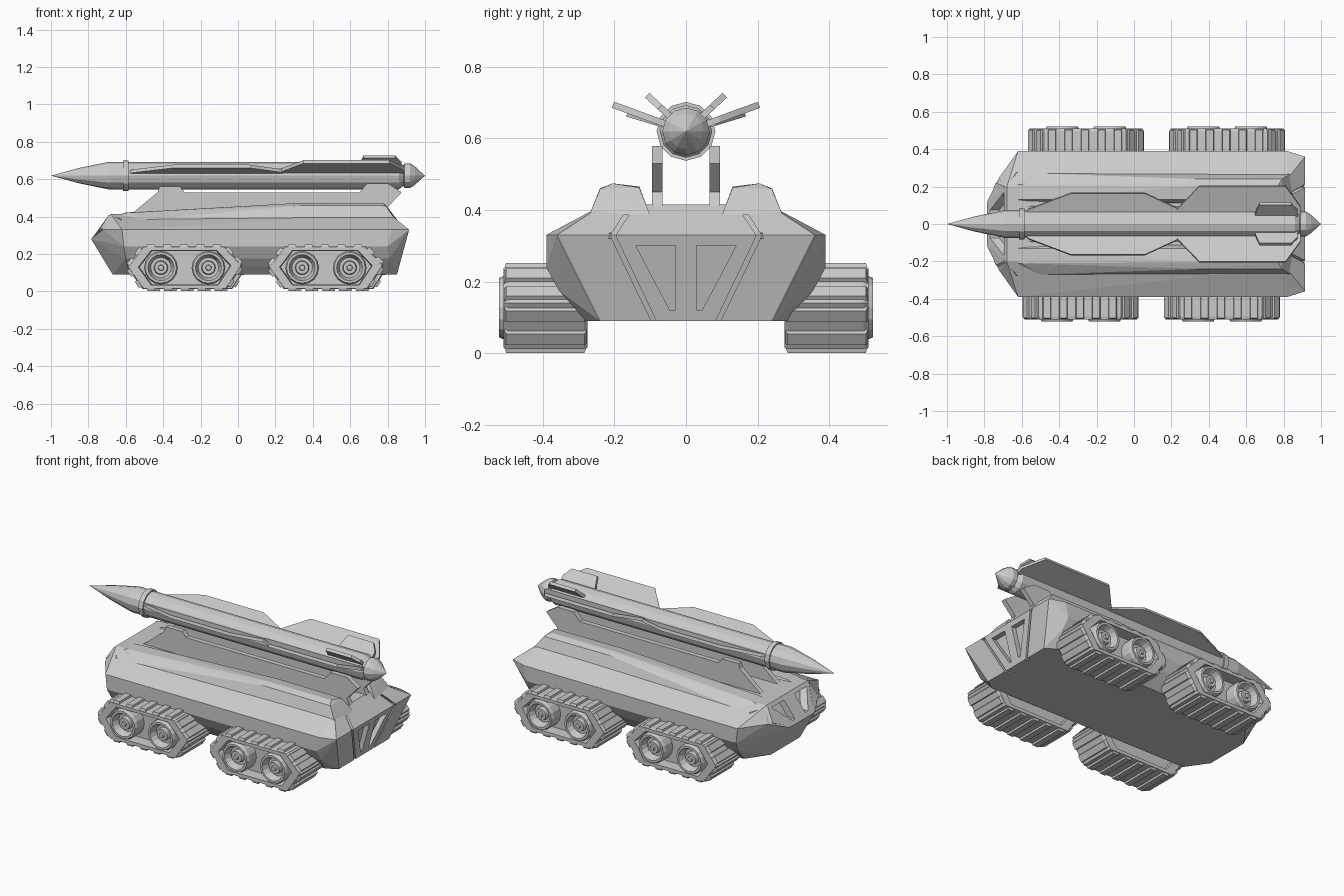
import bpy, bmesh, math
from mathutils import Vector, Matrix

if "Cube" in bpy.data.objects:
    bpy.data.objects.remove(bpy.data.objects["Cube"])


def finish(name, bm):
    bmesh.ops.remove_doubles(bm, verts=bm.verts, dist=0.0003)
    bmesh.ops.recalc_face_normals(bm, faces=bm.faces)
    me = bpy.data.meshes.new(name)
    bm.to_mesh(me)
    bm.free()
    ob = bpy.data.objects.new(name, me)
    bpy.context.collection.objects.link(ob)
    return ob


def convex(name, pts):
    bm = bmesh.new()
    for p in pts:
        bm.verts.new(p)
    r = bmesh.ops.convex_hull(bm, input=bm.verts)
    junk = [g for g in r["geom_interior"] + r["geom_unused"] if isinstance(g, bmesh.types.BMVert)]
    bmesh.ops.delete(bm, geom=list(set(junk)), context='VERTS')
    bmesh.ops.dissolve_limit(bm, angle_limit=0.02, verts=bm.verts, edges=bm.edges)
    return finish(name, bm)


def prism(name, a, b):
    """Solid between two matching loops of 3D points."""
    bm = bmesh.new()
    va, vb = [bm.verts.new(p) for p in a], [bm.verts.new(p) for p in b]
    bm.faces.new(va)
    bm.faces.new(vb)
    n = len(a)
    for i in range(n):
        j = (i + 1) % n
        bm.faces.new((va[i], va[j], vb[j], vb[i]))
    return finish(name, bm)


def lathe(name, profile, axis, centre, n):
    """Profile of (position along axis, radius), spun round the x or y axis."""
    bm = bmesh.new()
    ax = Vector((1, 0, 0)) if axis == 'x' else Vector((0, 1, 0))
    c = Vector(centre)
    vs = [bm.verts.new(c + ax * a + Vector((0, 0, r))) for a, r in profile]
    es = [bm.edges.new(p) for p in zip(vs, vs[1:])]
    bmesh.ops.spin(bm, geom=vs + es, cent=c, axis=ax, angle=math.tau, steps=n)
    return finish(name, bm)


def cut(target, cutter):
    m = target.modifiers.new("cut", 'BOOLEAN')
    m.operation, m.object = 'DIFFERENCE', cutter
    bpy.context.view_layer.objects.active = target
    bpy.ops.object.modifier_apply(modifier=m.name)
    bpy.data.objects.remove(cutter)


# Faceted hull
half = [(-.67, .14, .09), (-.58, .27, .09), (.79, .28, .09), (.85, .24, .09),
        (-.60, .355, .175), (.81, .355, .175), (-.61, .39, .24), (.80, .39, .24),
        (-.62, .39, .33), (.82, .39, .33), (.915, .36, .33),
        (-.785, .12, .28), (-.72, .25, .33), (-.68, .20, .415), (.81, .23, .415)]
hull = convex("hull", [(x, s * y, z) for x, y, z in half for s in (1, -1)])


# Recesses in the rear and front plates
def rear_low(z):
    return .85 + (z - .09) * .271


def rear_up(z):
    return .915 - (z - .33) * 1.235


def front_up(z):
    return -.785 + (z - .28) * .778


recesses = [(rear_low, -.03, [(.03, .30), (.14, .30), (.045, .12), (.03, .12)]),
            (rear_low, -.025, [(.20, .335), (.215, .335), (.092, .08), (.078, .08)]),
            (rear_up, -.025, [(.13, .43), (.145, .43), (.217, .32), (.202, .32)]),
            (front_up, .05, [(.05, .395), (.17, .395), (.075, .30), (.05, .30)])]
for face, depth, poly in recesses:
    for s in (1, -1):
        out = -.08 if depth > 0 else .08
        cut(hull, prism("cutter", [(face(z) + depth, s * y, z) for y, z in poly],
                        [(face(z) + out, s * y, z) for y, z in poly]))

for s in (1, -1):
    side = "right" if s < 0 else "left"

    # Deck ridges that rise towards the rear
    ridge = [(-.66, .13, .40), (-.66, .21, .40), (-.50, .27, .385), (.84, .27, .385), (.85, .10, .385),
             (-.50, .11, .40), (-.60, .13, .422), (-.60, .21, .42), (.35, .13, .465), (.35, .24, .46),
             (.35, .205, .474), (.77, .205, .474), (.79, .13, .462), (.79, .24, .458)]
    convex("deck_ridge_" + side, [(x, s * y, z) for x, y, z in ridge])

    # Front corner prongs beside the nose
    prong = [(-.78, .11, .285), (-.74, .22, .33), (-.69, .20, .41), (-.71, .18, .30), (-.62, .28, .385)]
    convex("nose_prong_" + side, [(x, s * y, z) for x, y, z in prong])

    # Launch cradle plates
    plate = [(-.58, .41), (-.55, .43), (-.43, .53), (-.42, .56), (-.31, .56), (-.285, .53),
             (.65, .53), (.69, .578), (.80, .578), (.875, .53), (.80, .45), (.82, .41)]
    prism("cradle_plate_" + side, [(x, s * .065, z) for x, z in plate],
          [(x, s * .095, z) for x, z in plate])

# Missile body with nose cone, collar and tail
AX = .619
lathe("missile_body", [(-1, 0), (-.85, .041), (-.69, .074), (-.615, .074), (-.615, .082), (-.585, .082),
                       (-.585, .073), (.86, .073), (.885, .055), (.89, .066), (.92, .066), (.945, .05), (1, 0)],
      'x', (0, 0, AX), 12)

# Missile fins: profiles of (x, radius) set at an angle
fins = [("front_fin", 17, [(-.60, .05), (-.56, .085), (-.34, .172), (.06, .172), (.24, .085), (.24, .05)]),
        ("rear_fin", 20, [(.23, .05), (.23, .085), (.35, .217), (.81, .217), (.89, .10), (.89, .05)]),
        ("small_fin", 43, [(.64, .05), (.67, .148), (.84, .148), (.875, .10), (.875, .05)])]
for name, ang, poly in fins:
    for s in (1, -1):
        a = math.radians(ang)
        d, nrm = Vector((0, s * math.cos(a), math.sin(a))), Vector((0, -s * math.sin(a), math.cos(a)))
        pts = [Vector((x, 0, AX)) + d * r for x, r in poly]
        prism(name, [p + nrm * .009 for p in pts], [p - nrm * .009 for p in pts])

# Track units
outline = [(-.31, .13), (-.225, .241), (.215, .241), (.31, .14), (.225, .012), (-.225, .012)]
mid = Vector((0, .128))


def scaled(k, dz=0):
    return [mid + (Vector(p) - mid) * k for p in outline]


def track(cx, s):
    # belt: closed loop cross-section swept round the hexagon
    bm = bmesh.new()
    section = [(.98, .275), (1, .285), (1, .495), (.97, .51), (.80, .51), (.78, .47), (.78, .31), (.80, .275)]
    rings = [[bm.verts.new((cx + p.x, s * y, p.y)) for p in scaled(k)] for k, y in section]
    for i, ra in enumerate(rings):
        rb = rings[(i + 1) % len(rings)]
        for j in range(6):
            k = (j + 1) % 6
            bm.faces.new((ra[j], ra[k], rb[k], rb[j]))
    finish("track_belt", bm)

    # inner web behind the wheels
    web = scaled(.80)
    prism("track_web", [(cx + p.x, s * .30, p.y) for p in web], [(cx + p.x, s * .44, p.y) for p in web])

    # tread pads
    bm = bmesh.new()
    for j in range(6):
        a, b = Vector(outline[j]), Vector(outline[(j + 1) % 6])
        t = (b - a).normalized()
        n = Vector((-t.y, t.x))
        count = max(2, round((b - a).length / .088))
        for i in range(count):
            c = a.lerp(b, (i + .5) / count)
            m = Matrix(((t.x, 0, n.x, cx + c.x), (0, 1, 0, s * .3925), (t.y, 0, n.y, c.y), (0, 0, 0, 1)))
            r = bmesh.ops.create_cube(bm, size=1, matrix=m @ Matrix.Diagonal((.05, .235, .022, 1)))
            for v in r["verts"]:  # taper the outer face
                loc = m.inverted() @ v.co
                if loc.z > 0:
                    v.co = m @ Vector((loc.x * .75, loc.y * .93, loc.z))
    finish("tread_pads", bm)

    # dished road wheels
    for dx in (-.127, .127):
        prof = [(.30, 0), (.30, .088), (.505, .09), (.522, .083), (.522, .07), (.48, .055),
                (.48, .038), (.505, .034), (.505, .016), (.515, .013), (.515, 0)]
        lathe("road_wheel", [(s * y, r) for y, r in prof], 'y', (cx + dx, 0, .127), 16)


for s, shift in ((-1, 0), (1, .028)):
    for cx in (-.285, .47):
        track(cx + shift, s)
